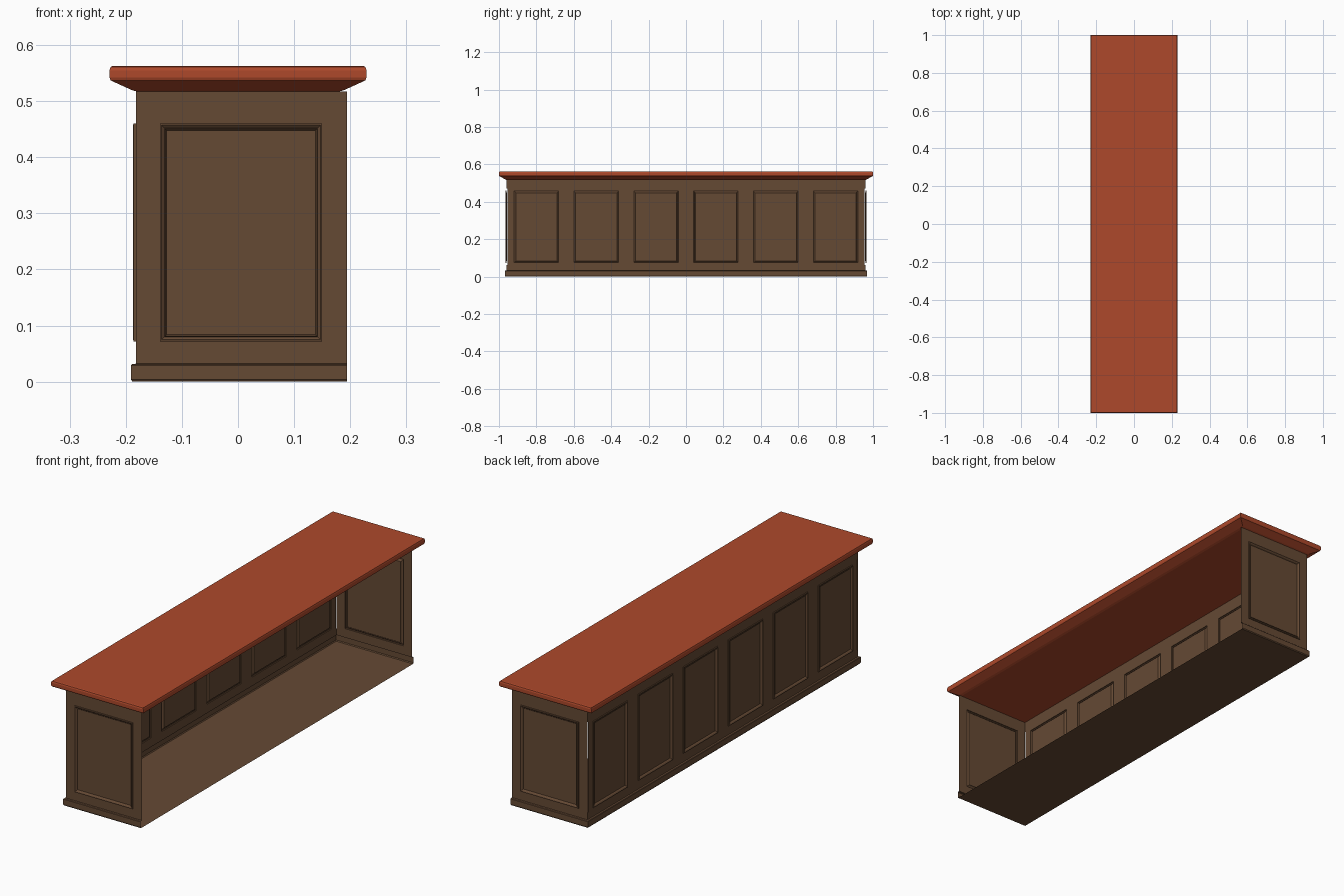
import bpy
import bmesh

if "Cube" in bpy.data.objects:
    bpy.data.objects.remove(bpy.data.objects["Cube"])


def material(name, color):
    m = bpy.data.materials.new(name)
    m.diffuse_color = color
    m.use_nodes = True
    m.node_tree.nodes["Principled BSDF"].inputs["Base Color"].default_value = m.diffuse_color
    return m


BROWN = material("brown_wood", (0.13, 0.067, 0.034, 1))
RED = material("red_wood", (0.42, 0.066, 0.024, 1))

WX, WY, XR = 0.182, 0.960, 0.194   # wall planes and open-side edge


def finish(name, bm, mat, closed=False):
    bmesh.ops.remove_doubles(bm, verts=bm.verts, dist=1e-5)
    if closed:
        bmesh.ops.recalc_face_normals(bm, faces=bm.faces)
    me = bpy.data.meshes.new(name)
    bm.to_mesh(me)
    bm.free()
    me.materials.append(mat)
    ob = bpy.data.objects.new(name, me)
    bpy.context.collection.objects.link(ob)
    return ob


def nested(bm, rects, place, start_cap=False):
    """Bridge a chain of rectangles (u0, u1, v0, v1, depth), cap the last."""
    loops = [[bm.verts.new(place(u, v, d))
              for u, v in ((u0, v0), (u1, v0), (u1, v1), (u0, v1))]
             for u0, u1, v0, v1, d in rects]
    for a, b in zip(loops, loops[1:]):
        for i in range(4):
            j = (i + 1) % 4
            bm.faces.new((a[i], a[j], b[j], b[i]))
    bm.faces.new(loops[-1])
    if start_cap:
        bm.faces.new(loops[0][::-1])


def panel(bm, cell, frame, place):
    """Wall cell with a raised moulding around a slightly sunk panel."""
    rects = [(*cell, 0)]
    u0, u1, v0, v1 = frame
    for inset, d in ((0, 0), (0, 0.004), (0.003, 0.005), (0.008, 0.001),
                     (0.009, 0.003), (0.012, -0.002)):
        rects.append((u0 + inset, u1 - inset, v0 + inset, v1 - inset, d))
    nested(bm, rects, place)


def band(name, profile):
    """Sweep an (offset, z) profile around the three closed sides."""
    bm = bmesh.new()
    rows = []
    for o, z in profile:
        path = ((XR, WY + o), (-WX - o, WY + o), (-WX - o, -WY - o), (XR, -WY - o))
        rows.append([bm.verts.new((x, y, z)) for x, y in path])
    for a, b in zip(rows, rows[1:]):
        for i in range(3):
            bm.faces.new((a[i], a[i + 1], b[i + 1], b[i]))
    return finish(name, bm, BROWN)


# countertop with rounded edge and sloped underside
bm = bmesh.new()
nested(bm, [(-x, x, -y, y, z) for x, y, z in (
    (0.180, 0.960, 0.517), (0.190, 0.967, 0.520), (0.223, 0.994, 0.535),
    (0.227, 0.998, 0.537), (0.229, 1.0, 0.542), (0.229, 1.0, 0.555),
    (0.227, 0.998, 0.561), (0.223, 0.994, 0.563))],
    lambda u, v, d: (u, v, d), start_cap=True)
finish("countertop", bm, RED, closed=True)

# baseboard and rails
band("baseboard", [(0.006, 0.0), (0.009, 0.004), (0.009, 0.029), (0.007, 0.031), (0.0, 0.032)])
band("bottom_rail", [(0, 0.032), (0, 0.063)])
band("top_rail", [(0, 0.470), (0, 0.517)])

# floor
bm = bmesh.new()
bm.faces.new([bm.verts.new(p) for p in (
    (-0.188, -0.966, 0), (-0.188, 0.966, 0), (XR, 0.966, 0), (XR, -0.966, 0))])
finish("floor", bm, BROWN)

# long wall with six panels
bm = bmesh.new()
edges = [-0.955, -0.64, -0.32, 0, 0.32, 0.64, 0.955]
for i in range(6):
    c = -0.80 + 0.32 * i
    # u runs along -y so the faces point outward
    panel(bm, (-edges[i + 1], -edges[i], 0.063, 0.470),
          (-c - 0.122, -c + 0.122, 0.072, 0.460),
          lambda u, v, d: (-WX - d, -u, v))
finish("long_panel_wall", bm, BROWN)

# two end walls, one panel each
bm = bmesh.new()
panel(bm, (-WX, XR, 0.063, 0.470), (-0.139, 0.150, 0.072, 0.460),
      lambda u, v, d: (u, -WY - d, v))
end = finish("end_panel_walls", bm, BROWN)
mod = end.modifiers.new("mirror", "MIRROR")
mod.use_axis = (False, True, False)
mod.use_mirror_merge = False
